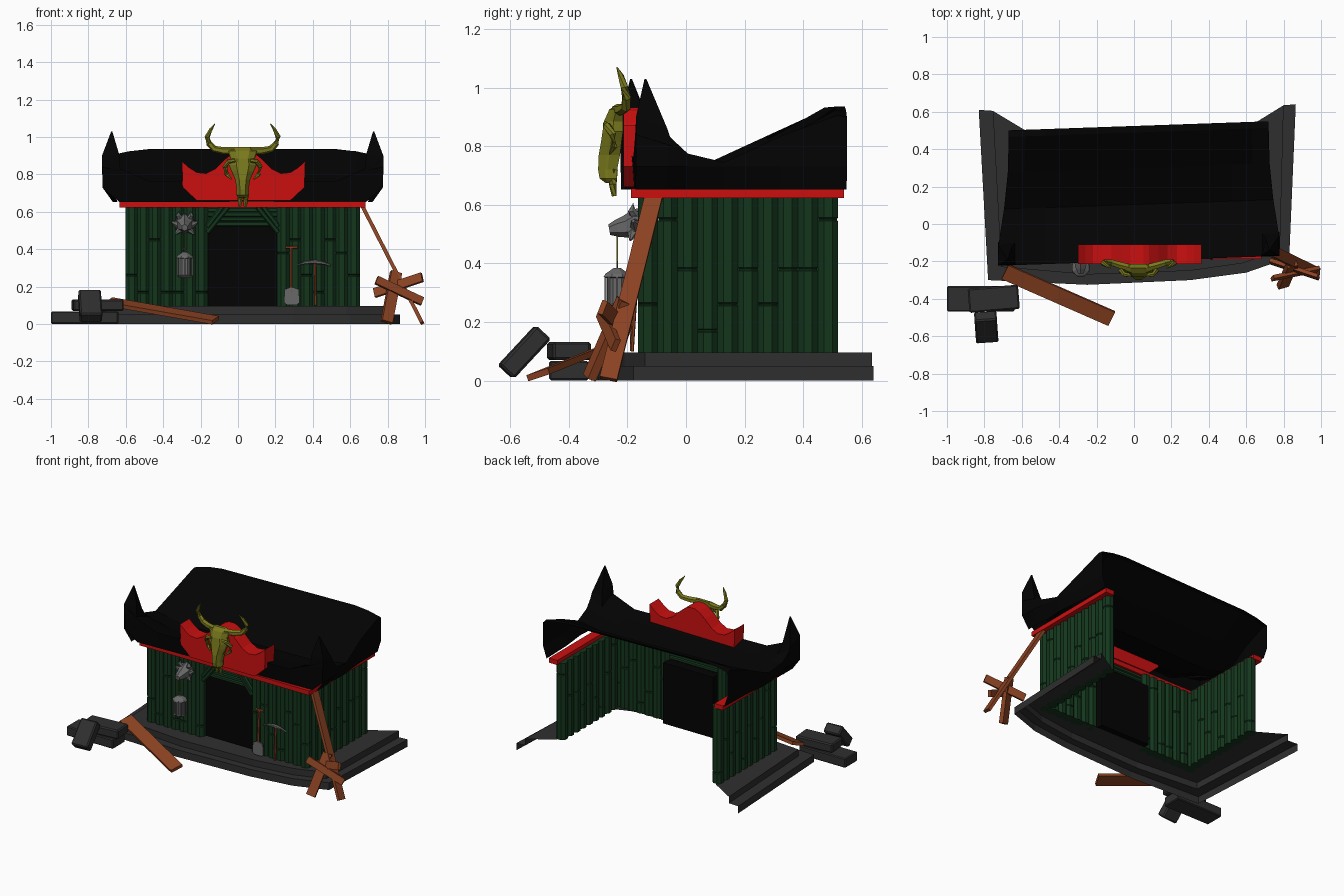
import bpy, bmesh, math, random
from mathutils import Vector, Matrix

if "Cube" in bpy.data.objects:
    bpy.data.objects.remove(bpy.data.objects["Cube"])
random.seed(4)
CX = 0.025  # centre line of the building

def mat(name, r, g, b):
    m = bpy.data.materials.new(name)
    m.diffuse_color = (r, g, b, 1)
    m.use_nodes = True
    m.node_tree.nodes["Principled BSDF"].inputs["Base Color"].default_value = m.diffuse_color
    return m
GREEN, RED = mat("bamboo", .007, .037, .012), mat("red_paint", .6, .005, .005)
BLACK, STONE = mat("black", .001, .001, .001), mat("stone", .028, .028, .028)
WOOD, BONE = mat("wood", .26, .055, .016), mat("bone", .19, .19, .012)
METAL = mat("metal", .14, .14, .14)

def finish(name, bm, m, bevel=0):
    bmesh.ops.recalc_face_normals(bm, faces=bm.faces)
    me = bpy.data.meshes.new(name)
    bm.to_mesh(me); bm.free()
    me.materials.append(m)
    ob = bpy.data.objects.new(name, me)
    bpy.context.collection.objects.link(ob)
    if bevel:
        b = ob.modifiers.new("bevel", 'BEVEL'); b.width = bevel; b.segments = 1
    return ob

def loft(name, rings, m, closed=True, cap=True):
    bm = bmesh.new()
    vs = [[bm.verts.new(p) for p in r] for r in rings]
    n = len(rings[0])
    for a, b in zip(vs, vs[1:]):
        for i in range(n if closed else n - 1):
            j = (i + 1) % n
            bm.faces.new((a[i], a[j], b[j], b[i]))
    if cap:
        bm.faces.new(vs[0]); bm.faces.new(vs[-1])
    return finish(name, bm, m)

def tube(name, pts, radii, m, sides=6):
    pts = [Vector(p) for p in pts]
    rings = []
    for i, p in enumerate(pts):
        d = pts[min(i + 1, len(pts) - 1)] - pts[max(i - 1, 0)]
        q = d.to_track_quat('Z', 'Y')
        rings.append([p + q @ Vector((radii[i] * math.cos(t), radii[i] * math.sin(t), 0))
                      for t in [(k + .5) * math.tau / sides for k in range(sides)]])
    return loft(name, rings, m)

def block(name, c, size, m, rot=(0, 0, 0), bevel=0):
    bm = bmesh.new()
    bmesh.ops.create_cube(bm, size=1, matrix=Matrix.Diagonal((*size, 1)))
    ob = finish(name, bm, m, bevel)
    ob.location, ob.rotation_euler = c, rot
    return ob

def plank(name, a, b, width, thick, side, m=WOOD):
    a, b = Vector(a), Vector(b)
    d = (b - a).normalized()
    s = Vector(side); s = (s - d * s.dot(d)).normalized()
    n = d.cross(s)
    return loft(name, [[p + s * width / 2 * i + n * thick / 2 * j
                        for i, j in ((-1, -1), (1, -1), (1, 1), (-1, 1))] for p in (a, b)], m)

def extrude_xz(name, prof, y0, y1, m):
    return loft(name, [[(x, y, z) for x, z in prof] for y in (y0, y1)], m)

# stepped stone foundation, open at the back
outer = [(-.83, .61), (-.78, -.30), (-.25, -.325), (.3, -.30), (.6, -.26), (.83, -.18), (.865, .64)]
step = [(-.755, .605), (-.71, -.23), (-.25, -.27), (.3, -.25), (.58, -.21), (.78, -.14), (.80, .635)]
inner = [(-.58, .5), (-.58, -.1), (-.25, -.1), (.3, -.1), (.5, -.1), (.63, -.1), (.63, .53)]
loft("stepped_foundation", [[(x, y, z) for x, y in path] for path, z in
     ((outer, 0), (outer, .05), (step, .05), (step, .095), (inner, .095))], STONE, False, False)

# bamboo walls
def pole(x, y):
    z = random.choice((.17, .26, .38, .45, .55))
    zs = [.095, z - .006, z - .002, z + .002, z + .006, .63]
    tube("bamboo_pole", [(x, y, h) for h in zs], [.0375, .0375, .033, .033, .0375, .0375], GREEN, 8)
for i in range(7):
    pole(-.568 + i * .062, -.13)
    pole(.243 + i * .0625, -.13)
for i in range(9):
    pole(-.568, -.063 + i * .065)
    pole(.618, -.063 + i * .0685)

# doorway: dark recess, bamboo lintel and corner braces
x0, x1, yf, yb = -.17, .215, -.13, -.06
loft("door_recess", [[(x0, yf, .097), (x1, yf, .097), (x1, yf, .52), (x0, yf, .52)],
                     [(x0, yb, .097), (x1, yb, .097), (x1, yb, .52), (x0, yb, .52)]], BLACK, True, False)
block("door_back", (CX, yb, .308), (x1 - x0, .006, .425), BLACK)
block("door_dark", (CX, yf + .01, .308), (x1 - x0, .006, .425), BLACK)
for z in (.535, .56, .585, .61):
    tube("lintel_pole", [(x0, -.13, z), (x1, -.13, z)], [.015] * 2, GREEN)
for s in (-1, 1):
    for k in (0, .03):
        tube("corner_brace", [(CX + s * .19, -.15, .49 + k), (CX + s * (.08 + k), -.15, .625)],
             [.014] * 2, GREEN)

# red beam round the top of the walls
block("front_beam", (CX, -.15, .64), (1.315, .075, .032), RED)
for x, ye in ((-.6, .495), (.65, .54)):
    block("side_beam", (x, (ye - .18) / 2, .64), (.065, ye + .18, .032), RED)

# swept roof with upturned eaves, sheared slightly in plan
def shear(x, y, z):
    return (x + CX, y + .035 * x, z)
# rows: y, half width, eave height, valley height
rows = [(-.185, .75, .89, .765), (-.09, .75, .84, .74), (-.02, .74, .775, .725), (.105, .72, .745, .705),
        (.3, .70, .835, .80), (.49, .695, .905, .932), (.525, .695, .90, .935)]
def section(y, w, e, m):
    half = [(w - (.055 if y < .1 else .025), .653), (w, .73), (w, e), (w - .09, (e + m) / 2 + .005), (.5, m), (.2, m)]
    return [shear(-x, y, z) for x, z in half] + [shear(x, y, z) for x, z in reversed(half)]
rings = [section(*r) for r in rows]
front = [(x, y, .653 if 1 < i < 10 else z) for i, (x, y, z) in enumerate(rings[0])]
for i, j in ((2, 1), (9, 10)):
    front[i] = rings[0][j]
lip = [(x, y - .012, z) for x, y, z in rings[0]]
loft("roof", [front, lip] + rings, BLACK, False, False)
# corner horns of the roof
for s in (-1, 1):
    base = [shear(s * x, y, z) for x, y, z in ((.752, -.197, .84), (.655, -.197, .82), (.655, -.07, .77), (.752, -.07, .80))]
    mid = [shear(s * x, y, z) for x, y, z in ((.752, -.197, .90), (.66, -.19, .905), (.68, -.10, .85), (.748, -.09, .86))]
    tip = [shear(s * (.7 + a), -.163 + b, 1.03) for a, b in ((.003, -.003), (-.003, -.003), (-.003, .003), (.003, .003))]
    loft("roof_corner_horn", [base, mid, tip], BLACK)

# red crest board
half = [(.25, .66), (.325, .73), (.33, .87), (.29, .835), (.25, .81), (.2, .805), (.15, .83), (.1, .88), (.05, .92), (.02, .932)]
extrude_xz("crest_board", [(.03 + x, z) for x, z in half] + [(.03 - x, z) for x, z in reversed(half)], -.213, -.11, RED)

# horned skull: z, half width, front y, back y
rings = []
for z, w, f, b in ((.945, .05, -.235, -.215), (.925, .08, -.262, -.215), (.885, .065, -.28, -.215), (.85, .075, -.285, -.215),
                   (.815, .06, -.29, -.22), (.77, .04, -.298, -.225), (.72, .032, -.3, -.235), (.69, .035, -.295, -.235), (.675, .022, -.275, -.24)):
    m = (f + b) / 2
    rings.append([(CX + sx * w, y, z) for sx, y in
                  ((-.45, f), (.45, f), (.9, m - .01), (1, m), (.8, b), (-.8, b), (-1, m), (-.9, m - .01))])
loft("skull", rings, BONE)
for s in (-1, 1):
    P = lambda *pts: [(CX + s * x, y, z) for x, y, z in pts]
    tube("skull_horn", P((.04, -.235, .925), (.1, -.22, .925), (.15, -.205, .935), (.18, -.203, .965),
         (.19, -.21, 1.0), (.17, -.222, 1.04), (.148, -.236, 1.07)), [.02, .02, .018, .016, .014, .01, .002], BONE)
    tube("brow_ridge", P((.04, -.275, .875), (.075, -.27, .87), (.095, -.25, .84), (.085, -.245, .80), (.06, -.26, .775)),
         [.01, .013, .013, .012, .004], BONE)
    tube("snout_prong", P((.012, -.25, .72), (.016, -.25, .67), (.014, -.245, .63)), [.02, .014, .009], BONE)

# hanging lantern on an animal-head bracket
LX, LY = -.285, -.235
tube("bracket_head", [(LX, -.15, .535), (LX, -.175, .535), (LX, -.205, .525), (LX, -.235, .52), (LX, -.262, .515)],
     [.055, .05, .038, .03, .018], METAL)
for s in (-1, 1):
    tube("bracket_ear", [(LX + s * .02, -.17, .56), (LX + s * .035, -.185, .58), (LX + s * .03, -.18, .605)], [.02, .014, .002], METAL)
    tube("bracket_cheek_spike", [(LX + s * .03, -.17, .53), (LX + s * .07, -.18, .545)], [.025, .006], METAL)
    tube("bracket_jaw_spike", [(LX + s * .02, -.18, .51), (LX + s * .05, -.19, .48)], [.022, .005], METAL)
tube("lantern_cord", [(LX, LY, .38), (LX, LY, .52)], [.003] * 2, BONE, 4)
tube("lantern_body", [(LX, LY, z) for z in (.245, .258, .262, .35, .354, .364, .385)],
     [.028, .044, .037, .037, .05, .044, .012], METAL, 8)
for k in range(8):
    t = k * math.tau / 8
    x, y = LX + .04 * math.cos(t), LY + .04 * math.sin(t)
    tube("lantern_bar", [(x, y, .26), (x, y, .355)], [.005] * 2, METAL, 4)
bpy.ops.mesh.primitive_torus_add(location=(LX, LY, .392), rotation=(math.pi / 2, 0, 0), major_radius=.012,
                                 minor_radius=.003, major_segments=10, minor_segments=4)
bpy.context.object.name = "lantern_ring"
bpy.context.object.data.materials.append(METAL)

# shovel and pickaxe leaning on the wall
tube("shovel_handle", [(.285, -.185, .17), (.285, -.172, .41)], [.008] * 2, WOOD)
tube("shovel_grip", [(.255, -.172, .41), (.318, -.172, .41)], [.008] * 2, WOOD)
blade = [(.245, .115), (.262, .102), (.315, .102), (.33, .115), (.325, .185), (.297, .195), (.275, .195), (.25, .185)]
extrude_xz("shovel_blade", blade, -.192, -.182, METAL)
tube("pickaxe_handle", [(.415, -.185, .1), (.412, -.17, .335)], [.007] * 2, WOOD)
tube("pickaxe_head", [(.315, -.172, .315), (.36, -.172, .328), (.41, -.172, .332), (.46, -.172, .325), (.495, -.172, .312)],
     [.003, .008, .012, .008, .005], METAL)

# loose planks
plank("leaning_plank", (.665, -.11, .63), (.985, -.265, .005), .06, .02, (0, 1, 0))
plank("short_prop", (.795, -.33, .01), (.845, -.215, .275), .06, .03, (1, .4, 0))
plank("cross_plank_a", (.73, -.2, .165), (.985, -.285, .25), .05, .02, (0, .3, 1))
plank("cross_plank_b", (.74, -.29, .235), (.985, -.24, .12), .045, .02, (0, .3, 1))
plank("fallen_plank", (-.69, -.255, .12), (-.12, -.505, .02), .085, .022, (.45, .9, .3))

# stone blocks
block("stone_slab_low", (-.82, -.4, .034), (.36, .135, .066), STONE, bevel=.006)
block("stone_slab_upper", (-.75, -.4, .101), (.27, .13, .062), STONE, (0, 0, .08), .008)
block("stone_slab_tilted", (-.79, -.552, .097), (.12, .185, .068), STONE, (math.radians(47), 0, .07), .008)
